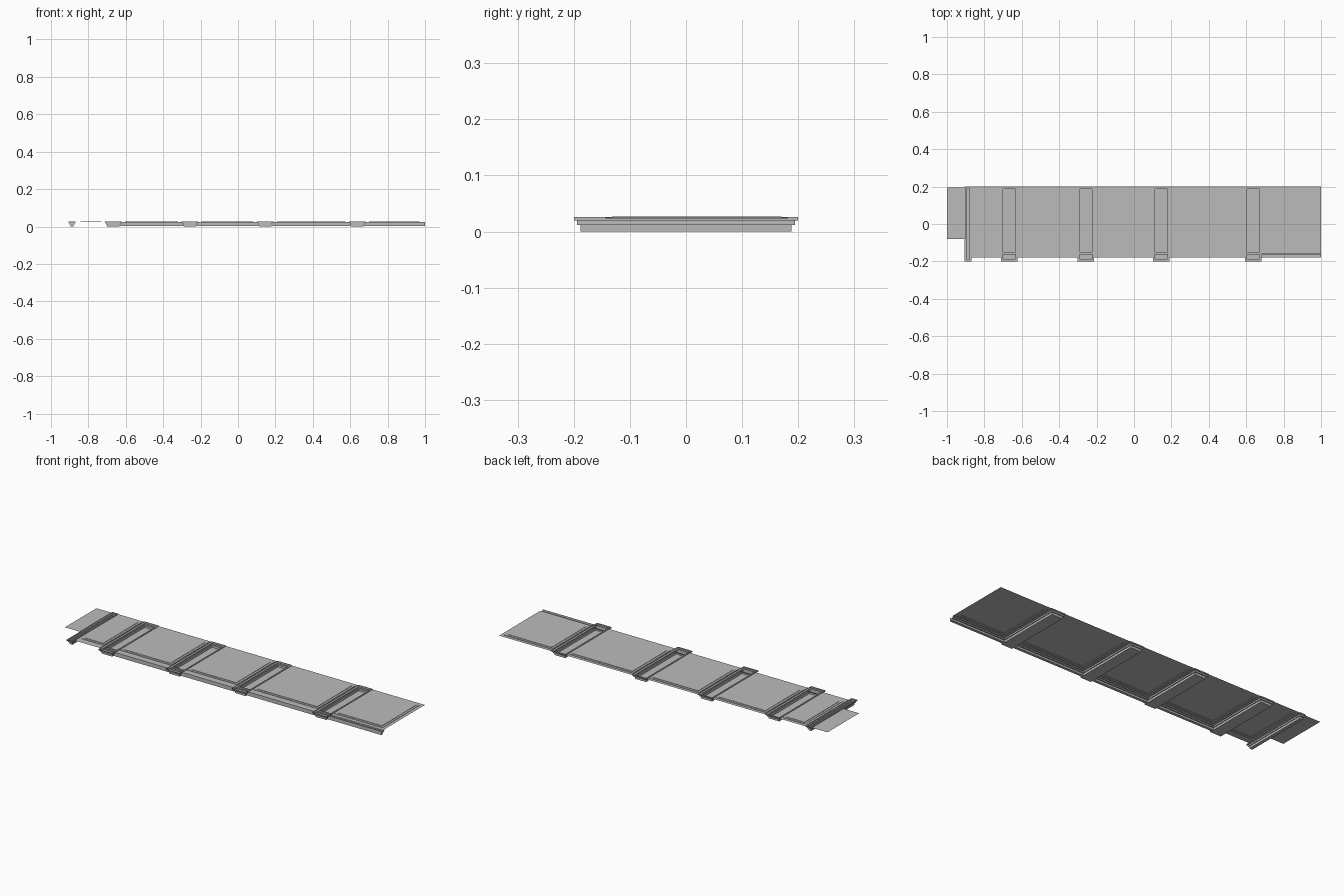
import bpy, bmesh

cube = bpy.data.objects.get("Cube")
if cube:
    bpy.data.objects.remove(cube, do_unlink=True)

plaster = bpy.data.materials.new("grey_plaster")
plaster.use_nodes = True
GREY = (0.5, 0.5, 0.5, 1)
plaster.diffuse_color = GREY
plaster.node_tree.nodes["Principled BSDF"].inputs["Base Color"].default_value = GREY


def finish(bm, name):
    mesh = bpy.data.meshes.new(name)
    bm.to_mesh(mesh)
    bm.free()
    mesh.materials.append(plaster)
    obj = bpy.data.objects.new(name, mesh)
    bpy.context.collection.objects.link(obj)
    return obj


def ring(bm, x0, x1, y0, y1, z):
    return [bm.verts.new(p) for p in ((x0, y0, z), (x1, y0, z), (x1, y1, z), (x0, y1, z))]


def stepped_shell(name, rings):
    """Nested rectangles joined by walls and ledges, closed at the last one."""
    bm = bmesh.new()
    loops = [ring(bm, *r) for r in rings]
    for a, b in zip(loops, loops[1:]):
        for i in range(4):
            j = (i + 1) % 4
            bm.faces.new((a[i], a[j], b[j], b[i]))
    bm.faces.new(loops[-1])
    return finish(bm, name)


PLATE_Z, MID_Z, TOP_Z = 0.023, 0.025, 0.027
FRONT, BACK = -0.18, 0.2


# Hollow cross beams with a stepped cornice
def beam(name, cx, low, mid, high):
    rings = []
    for half, over, za, zb in ((high, 0, 0.026, 0.02),
                               (mid, 0.006, 0.02, 0.012),
                               (low, 0.012, 0.012, 0)):
        for z in (za, zb):
            rings.append((cx - half, cx + half, -0.2 + over, 0.2 - over, z))
    return stepped_shell(name, rings)


beam_centres = (-0.667, -0.257, 0.145, 0.638)
for n, cx in enumerate(beam_centres, 1):
    beam(f"cross_beam_{n}", cx, 0.033, 0.038, 0.044)
beam("end_beam", -0.8875, 0.009, 0.013, 0.0175)

# Coffered ceiling bays between the beams
starts = [-0.872] + [c + 0.033 for c in beam_centres]
ends = [c - 0.033 for c in beam_centres] + [1.0]
for n, (x0, x1) in enumerate(zip(starts, ends), 1):
    front = FRONT if n < len(starts) else -0.16
    rings = [(x0, x1, front, BACK, PLATE_Z)]
    for inset, za, zb in ((0.018, PLATE_Z, MID_Z), (0.03, MID_Z, TOP_Z)):
        for z in (za, zb):
            rings.append((x0 + inset, x1 - inset, -0.162 + inset, BACK - inset, z))
    stepped_shell(f"ceiling_bay_{n}", rings)

# Rear strips bridging the beam ends
for n, cx in enumerate(beam_centres, 1):
    stepped_shell(f"rear_strip_{n}", [(cx - 0.033, cx + 0.033, 0.188, BACK, PLATE_Z)])

# Flat ceiling tab past the end beam
stepped_shell("ceiling_tab", [(-1, -0.9, -0.08, 0.195, PLATE_Z)])

# Stepped trim along the front edge
profile = ((-0.18, 0.023), (-0.18, 0.002), (-0.165, 0.002), (-0.165, 0.012),
           (-0.158, 0.012), (-0.158, 0.018), (-0.15, 0.018), (-0.15, 0.023))
bm = bmesh.new()
left = [bm.verts.new((-0.7, y, z)) for y, z in profile]
right = [bm.verts.new((1, y, z)) for y, z in profile]
for i in range(len(profile) - 1):
    bm.faces.new((left[i], left[i + 1], right[i + 1], right[i]))
finish(bm, "front_trim")
